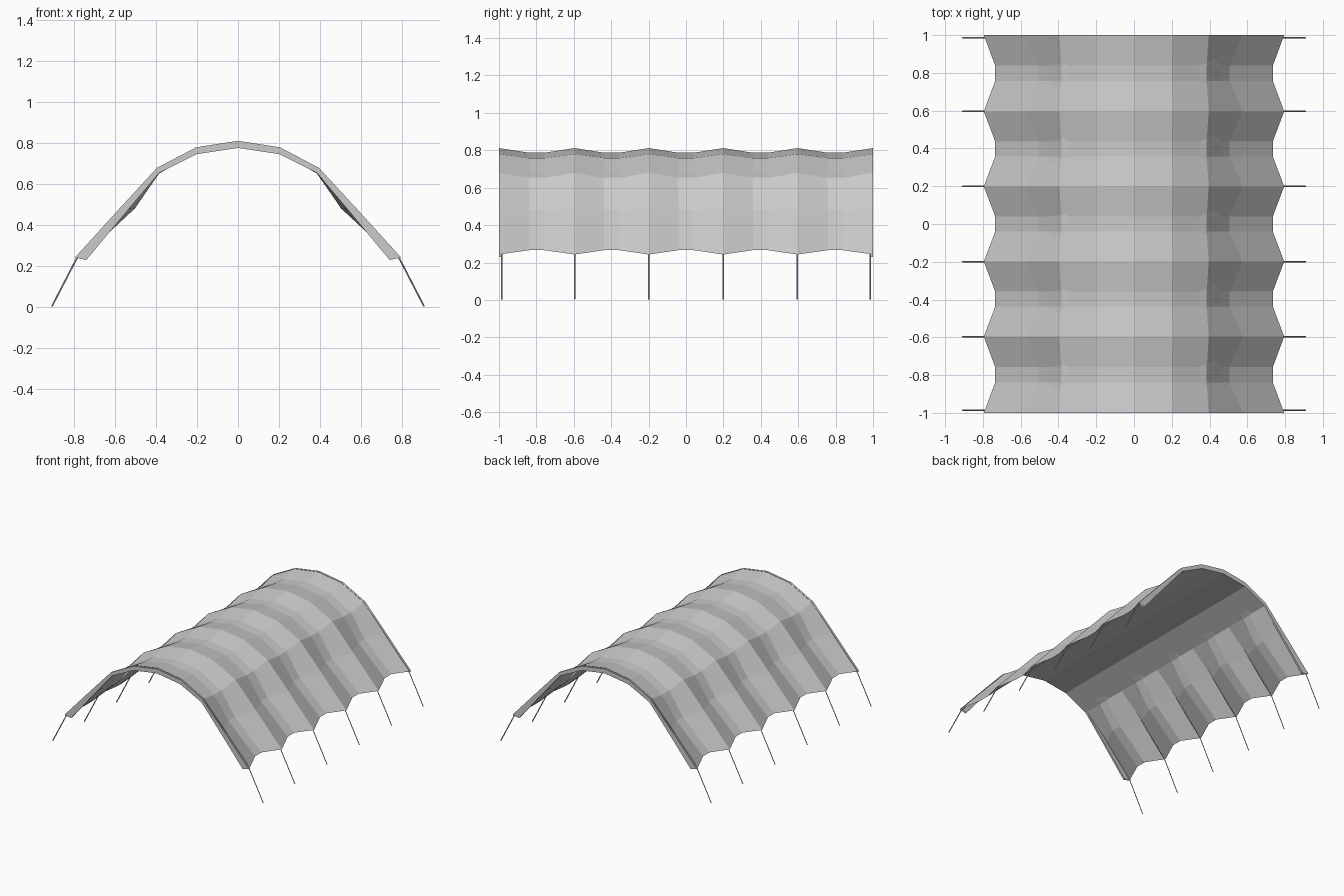
import bpy
from mathutils import Vector

if "Cube" in bpy.data.objects:
    bpy.data.objects.remove(bpy.data.objects["Cube"])


def mirrored(half):
    """Half profile (x, z), centre first -> full profile from -x to +x."""
    return [(-x, z) for x, z in reversed(half[1:])] + list(half)


def loft(name, rows):
    """Skin a list of equally long point rows."""
    n = len(rows[0])
    verts = [p for row in rows for p in row]
    faces = [(i * n + j, i * n + j + 1, (i + 1) * n + j + 1, (i + 1) * n + j)
             for i in range(len(rows) - 1) for j in range(n - 1)]
    me = bpy.data.meshes.new(name)
    me.from_pydata(verts, [], faces)
    ob = bpy.data.objects.new(name, me)
    bpy.context.collection.objects.link(ob)
    return ob


def row(profile, y):
    return [(x, y, z) for x, z in profile]


# Half profiles from ridge to hem: taut over a hoop, and sagging between hoops
taut = [(0, .812), (.205, .78), (.395, .68), (.575, .485), (.795, .243)]
sag = [(0, .787), (.2, .758), (.385, .652), (.505, .48), (.735, .266)]
rim = [(0, .777), (.2, .747), (.385, .655), (.56, .447), (.74, .23)]

# Lining: straight under the roof, then meeting the side fabric
lining_taut = rim[:3] + [(.57, .482)]
lining_sag = rim[:3] + [(.505, .478)]

ribs = [-1, -.596, -.199, .199, .596, 1]
stations = []
for a, b in zip(ribs, ribs[1:]):
    mid = (a + b) / 2
    stations += [(a, True), (mid - .04, False), (mid + .04, False)]
stations.append((1, True))

# Outer cover and inner lining
loft("fabric_cover", [row(mirrored(taut if t else sag), y) for y, t in stations])
loft("roof_lining", [row(mirrored(lining_taut if t else lining_sag), y)
                     for y, t in stations])

# Folded hems around both open ends
for label, s in (("front", -1), ("back", 1)):
    o, i = mirrored(taut), mirrored(rim)
    loft(label + "_hem", [row(o, s), row(i, s), row(i, s * .985), row(o, s * .985)])

# Hoop poles running beneath the cover down to the ground
hoop = [(x * .992, z - .008) for x, z in taut] + [(.908, .004)]
for k, y in enumerate([-.985] + ribs[1:-1] + [.985]):
    cu = bpy.data.curves.new("hoop_pole", 'CURVE')
    cu.dimensions = '3D'
    cu.bevel_depth = .004
    cu.bevel_resolution = 0
    cu.use_fill_caps = True
    pts = mirrored(hoop)
    sp = cu.splines.new('POLY')
    sp.points.add(len(pts) - 1)
    for p, (x, z) in zip(sp.points, pts):
        p.co = (x, y, z, 1)
    ob = bpy.data.objects.new(f"hoop_pole_{k + 1}", cu)
    bpy.context.collection.objects.link(ob)
